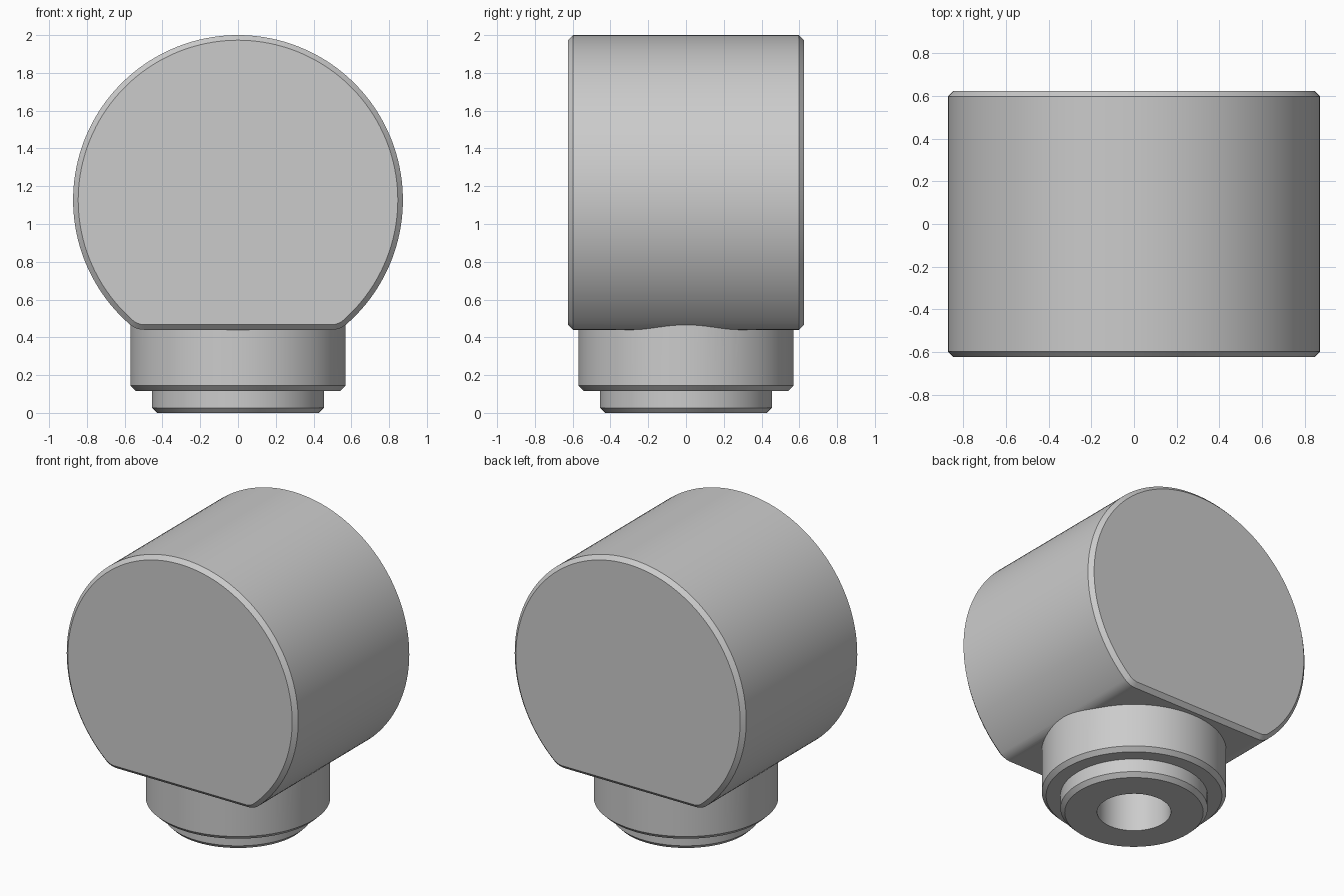
import bpy
import bmesh
from math import sin, cos, pi, atan2, sqrt, radians

cube = bpy.data.objects.get("Cube")
if cube:
    bpy.data.objects.remove(cube, do_unlink=True)

R, CZ = 0.873, 1.127       # head radius and centre height
FLAT = 0.44                # height of the flat underside
FILLET = 0.12              # rounding where the flat meets the drum
HALF = 0.625               # half depth of the head
C = 0.027                  # chamfer size

metal = bpy.data.materials.new("light grey metal")
metal.use_nodes = True
grey = (0.6, 0.6, 0.6, 1)
metal.diffuse_color = grey
metal.node_tree.nodes["Principled BSDF"].inputs["Base Color"].default_value = grey


def make_object(name, bm):
    bmesh.ops.recalc_face_normals(bm, faces=bm.faces)
    mesh = bpy.data.meshes.new(name)
    bm.to_mesh(mesh)
    bm.free()
    mesh.materials.append(metal)
    ob = bpy.data.objects.new(name, mesh)
    bpy.context.collection.objects.link(ob)
    return ob


def skin(name, rings):
    """Closed solid through rings of equal point count."""
    bm = bmesh.new()
    loops = [[bm.verts.new(p) for p in ring] for ring in rings]
    n = len(loops[0])
    for a, b in zip(loops, loops[1:]):
        for i in range(n):
            j = (i + 1) % n
            bm.faces.new((a[i], a[j], b[j], b[i]))
    bm.faces.new(loops[0])
    bm.faces.new(loops[-1])
    return make_object(name, bm)


def lathe(name, profile, sides=96):
    return skin(name, [[(r * cos(2 * pi * i / sides), r * sin(2 * pi * i / sides), z)
                        for i in range(sides)] for r, z in profile])


def head_outline(y, inset):
    """Circle with a flat underside and rounded corners, inset evenly."""
    fz = FLAT + FILLET
    fx = sqrt((R - FILLET) ** 2 - (CZ - fz) ** 2)
    start = atan2(fz - CZ, fx)
    arc, corner = 120, 8
    big, small = R - inset, FILLET - inset
    pts = []
    for i in range(arc + 1):
        a = start + (pi - 2 * start) * i / arc
        pts.append((big * cos(a), y, CZ + big * sin(a)))
    for side in (-1, 1):
        arc_pts = []
        for i in range(corner):
            a = -pi / 2 + (start + pi / 2) * i / corner
            arc_pts.append((side * (fx + small * cos(a)), y, fz + small * sin(a)))
        pts += arc_pts[::-1] if side < 0 else arc_pts
    return pts


# Drum-shaped head with chamfered rims
head = skin("head", [head_outline(y, inset) for y, inset in
                     ((-HALF, C), (C - HALF, 0), (HALF - C, 0), (HALF, C))])

# Stepped round neck, running up into the head
neck = lathe("neck", [(0.455 - C, 0), (0.455, C), (0.455, 0.117), (0.57 - C, 0.117),
                      (0.57, 0.117 + C), (0.57, 0.6)])

# Blind bore from below
bore = lathe("bore_cutter", [(0.228, -0.1), (0.228, 0.6)])

# Join the neck, then cut the bore
for tool, operation in ((neck, "UNION"), (bore, "DIFFERENCE")):
    mod = head.modifiers.new(operation.title(), "BOOLEAN")
    mod.operation, mod.object, mod.solver = operation, tool, "EXACT"
    bpy.context.view_layer.objects.active = head
    bpy.ops.object.modifier_apply(modifier=mod.name)
    bpy.data.objects.remove(tool, do_unlink=True)
head.name = "head_with_neck"

bpy.ops.object.select_all(action="DESELECT")
head.select_set(True)
bpy.context.view_layer.objects.active = head
bpy.ops.object.shade_smooth_by_angle(angle=radians(25))
